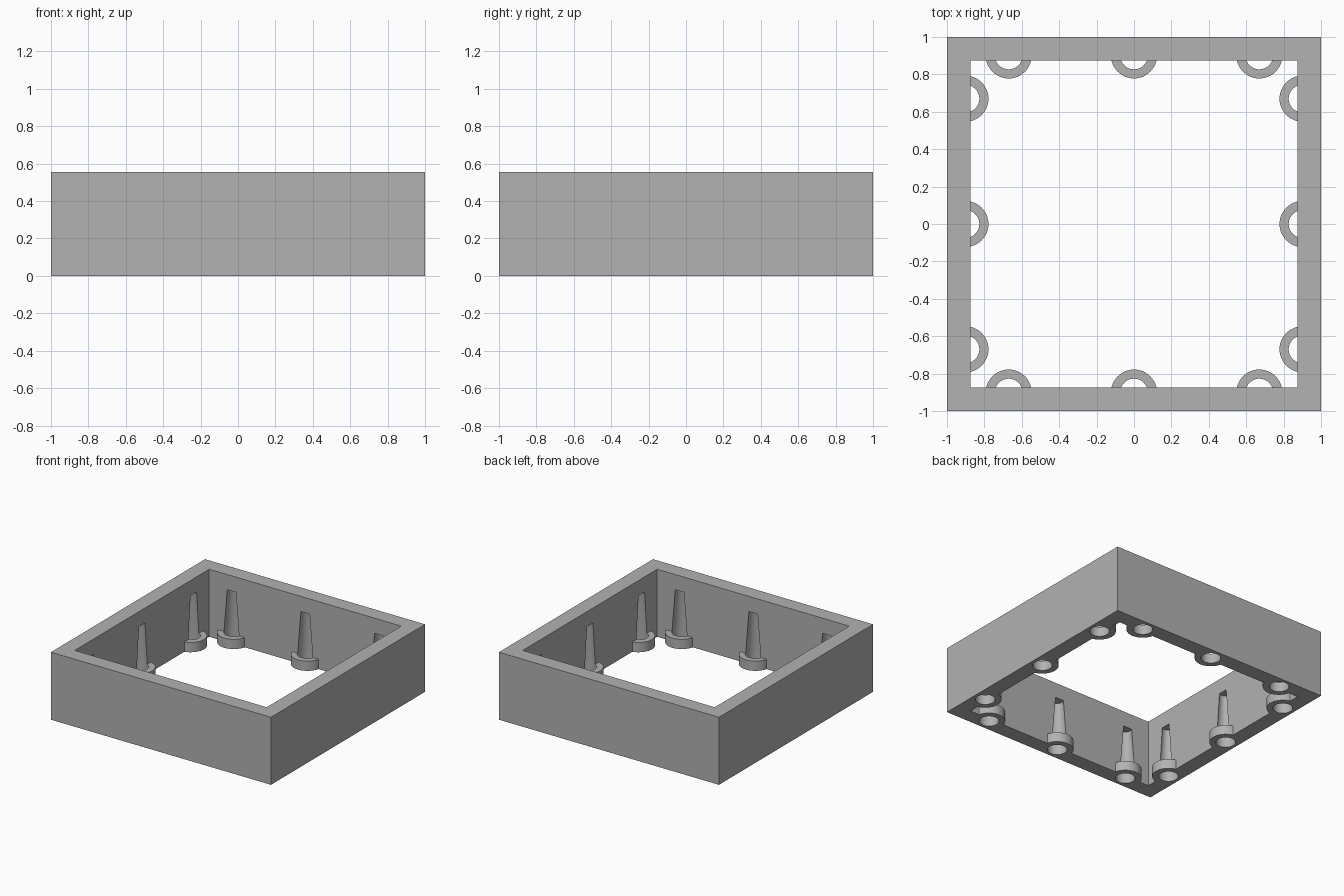
import bpy, bmesh, math
from mathutils import Matrix, Vector

if "Cube" in bpy.data.objects:
    bpy.data.objects.remove(bpy.data.objects["Cube"])

HEIGHT, INNER = 0.555, 0.873
AXIS = INNER + 0.028          # hole axis sits just inside the wall
COLLAR_R, COLLAR_H = 0.123, 0.08
HOLE_R, TIP_R, TIP_Z = 0.074, 0.048, 0.43
SEGMENTS = 48

grey = bpy.data.materials.new("grey")
grey.use_nodes = True
colour = (0.445, 0.445, 0.445, 1)
grey.diffuse_color = colour
grey.node_tree.nodes["Principled BSDF"].inputs["Base Color"].default_value = colour


def make_object(name, bm):
    bmesh.ops.recalc_face_normals(bm, faces=bm.faces)
    mesh = bpy.data.meshes.new(name)
    bm.to_mesh(mesh)
    bm.free()
    mesh.materials.append(grey)
    obj = bpy.data.objects.new(name, mesh)
    bpy.context.collection.objects.link(obj)
    return obj


def loft(bm, rings):
    """Closed solid through a list of equal-length rings of points."""
    loops = [[bm.verts.new(p) for p in ring] for ring in rings]
    n = len(loops[0])
    for low, high in zip(loops, loops[1:]):
        for i in range(n):
            j = (i + 1) % n
            bm.faces.new((low[i], low[j], high[j], high[i]))
    bm.faces.new(loops[0][::-1])
    bm.faces.new(loops[-1])


def arc(radius, z, count, sweep, matrix):
    """Arc bulging toward the middle of the frame."""
    points = []
    for i in range(count):
        a = math.pi + sweep * i
        points.append(matrix @ Vector((radius * math.cos(a), radius * math.sin(a), z)))
    return points


def square(half, z):
    return [(x * half, y * half, z) for x, y in ((-1, -1), (1, -1), (1, 1), (-1, 1))]


# Three sockets on each of the four walls
sockets = [Matrix.Rotation(side * math.pi / 2, 4, 'Z') @ Matrix.Translation((AXIS, along, 0))
           for side in range(4) for along in (-0.67, 0, 0.67)]

# Square frame
bm = bmesh.new()
loft(bm, [square(1, 0), square(1, HEIGHT)])
frame = make_object("frame", bm)

# Opening through the frame
bm = bmesh.new()
loft(bm, [square(INNER, -0.1), square(INNER, HEIGHT + 0.1)])
opening = make_object("opening_cutter", bm)

# Half-round collars, rooted in the wall
bm = bmesh.new()
half = SEGMENTS // 2
step = math.pi / half
for m in sockets:
    turned = m @ Matrix.Rotation(-math.pi / 2, 4, 'Z')
    loft(bm, [arc(COLLAR_R, z, half + 1, step, turned) for z in (0, COLLAR_H)])
collars = make_object("collars", bm)

# Straight holes that taper upward into the wall
bm = bmesh.new()
for m in sockets:
    loft(bm, [arc(r, z, SEGMENTS, math.tau / SEGMENTS, m)
              for r, z in ((HOLE_R, -0.05), (HOLE_R, COLLAR_H), (TIP_R, TIP_Z))])
holes = make_object("hole_cutter", bm)

# Combine everything into one solid
for tool, operation in ((opening, 'DIFFERENCE'), (collars, 'UNION'), (holes, 'DIFFERENCE')):
    mod = frame.modifiers.new(tool.name, 'BOOLEAN')
    mod.operation = operation
    mod.solver = 'EXACT'
    mod.object = tool
bpy.context.view_layer.update()
solid = bpy.data.meshes.new_from_object(frame.evaluated_get(bpy.context.evaluated_depsgraph_get()))
frame.modifiers.clear()
frame.data = solid
for tool in (opening, collars, holes):
    bpy.data.objects.remove(tool)

# Smooth the round parts, keep the edges sharp
bpy.ops.object.select_all(action='DESELECT')
frame.select_set(True)
bpy.context.view_layer.objects.active = frame
bpy.ops.object.shade_smooth_by_angle(angle=math.radians(30))
